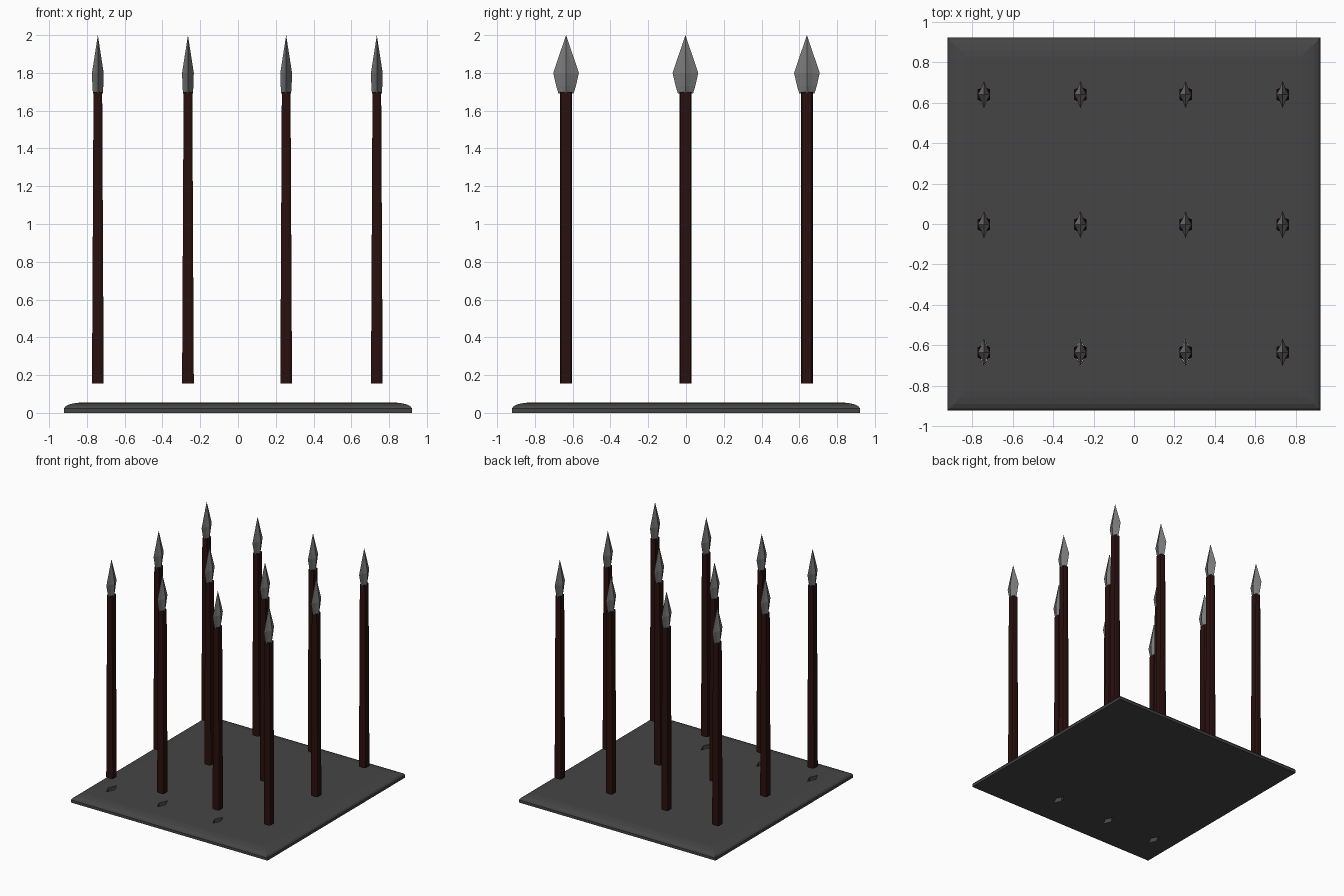
import bpy, bmesh

cube = bpy.data.objects.get("Cube")
if cube:
    bpy.data.objects.remove(cube, do_unlink=True)


def material(name, rgb, rough=0.7):
    m = bpy.data.materials.new(name)
    m.use_nodes = True
    m.diffuse_color = (*rgb, 1)
    bsdf = m.node_tree.nodes["Principled BSDF"]
    bsdf.inputs["Base Color"].default_value = (*rgb, 1)
    bsdf.inputs["Roughness"].default_value = rough
    return m


STONE = material("dark stone", (0.06, 0.06, 0.06))
STEEL = material("grey steel", (0.19, 0.19, 0.19))
WOOD = material("dark red wood", (0.022, 0.005, 0.004))


def loft(name, outline, rings, mat):
    """Stack a unit outline at (half x, half y, z) rings and cap both ends."""
    bm = bmesh.new()
    loops = [[bm.verts.new((u * sx, v * sy, z)) for u, v in outline]
             for sx, sy, z in rings]
    n = len(outline)
    for low, high in zip(loops, loops[1:]):
        for i in range(n):
            j = (i + 1) % n
            bm.faces.new((low[i], low[j], high[j], high[i]))
    bm.faces.new(loops[0][::-1])
    bm.faces.new(loops[-1])
    bmesh.ops.remove_doubles(bm, verts=bm.verts, dist=0.0001)
    bmesh.ops.recalc_face_normals(bm, faces=bm.faces)
    mesh = bpy.data.meshes.new(name)
    bm.to_mesh(mesh)
    bm.free()
    mesh.materials.append(mat)
    return mesh


def place(name, mesh, x=0, y=0):
    ob = bpy.data.objects.new(name, mesh)
    ob.location = (x, y, 0)
    bpy.context.collection.objects.link(ob)
    return ob


SQUARE = [(-1, -1), (1, -1), (1, 1), (-1, 1)]
DIAMOND = [(1, 0), (0, 1), (-1, 0), (0, -1)]
# Slightly hollow-ground blade section
BLADE = [(1, 0), (0.46, 0.45), (0, 1), (-0.46, 0.45),
         (-1, 0), (-0.46, -0.45), (0, -1), (0.46, -0.45)]
# Shaft section with broad sides and narrow chamfers
SHAFT = [(1, -0.8), (1, 0.8), (0.5, 1), (-0.5, 1),
         (-1, 0.8), (-1, -0.8), (-0.5, -1), (0.5, -1)]

# Base plate with a rounded upper rim
rim = [(0.922, 0), (0.922, 0.022), (0.912, 0.036), (0.89, 0.046),
       (0.86, 0.052), (0.83, 0.055)]
plate = place("base_plate", loft("base_plate", SQUARE,
                                 [(r, r, z) for r, z in rim], STONE))

# Spears in a grid, floating above the plate
shaft_mesh = loft("spear_shaft", SHAFT,
                  [(0.031, 0.032, 0.155), (0.023, 0.032, 1.7)], WOOD)
head_mesh = loft("spear_head", BLADE,
                 [(0.026, 0.04, 1.69), (0.029, 0.052, 1.73),
                  (0.031, 0.068, 1.8), (0.0, 0.0, 2.0)], STEEL)
COLUMNS = (-0.742, -0.265, 0.255, 0.735)
ROWS = (-0.635, -0.003, 0.64)
for r, y in enumerate(ROWS):
    for c, x in enumerate(COLUMNS):
        place(f"spear_shaft_{r}_{c}", shaft_mesh, x, y)
        place(f"spear_head_{r}_{c}", head_mesh, x, y)

# Blade slots cut through the front of the plate
slot_mesh = loft("slot_cutter", DIAMOND,
                 [(0.03, 0.068, -0.1), (0.03, 0.068, 0.13)], STONE)
for i, x in enumerate(COLUMNS[:3]):
    cutter = place(f"slot_cutter_{i}", slot_mesh, x, ROWS[0])
    cutter.hide_render = True
    cutter.hide_viewport = True
    cutter.display_type = 'WIRE'
    cut = plate.modifiers.new(f"slot_{i}", 'BOOLEAN')
    cut.operation = 'DIFFERENCE'
    cut.solver = 'EXACT'
    cut.object = cutter
